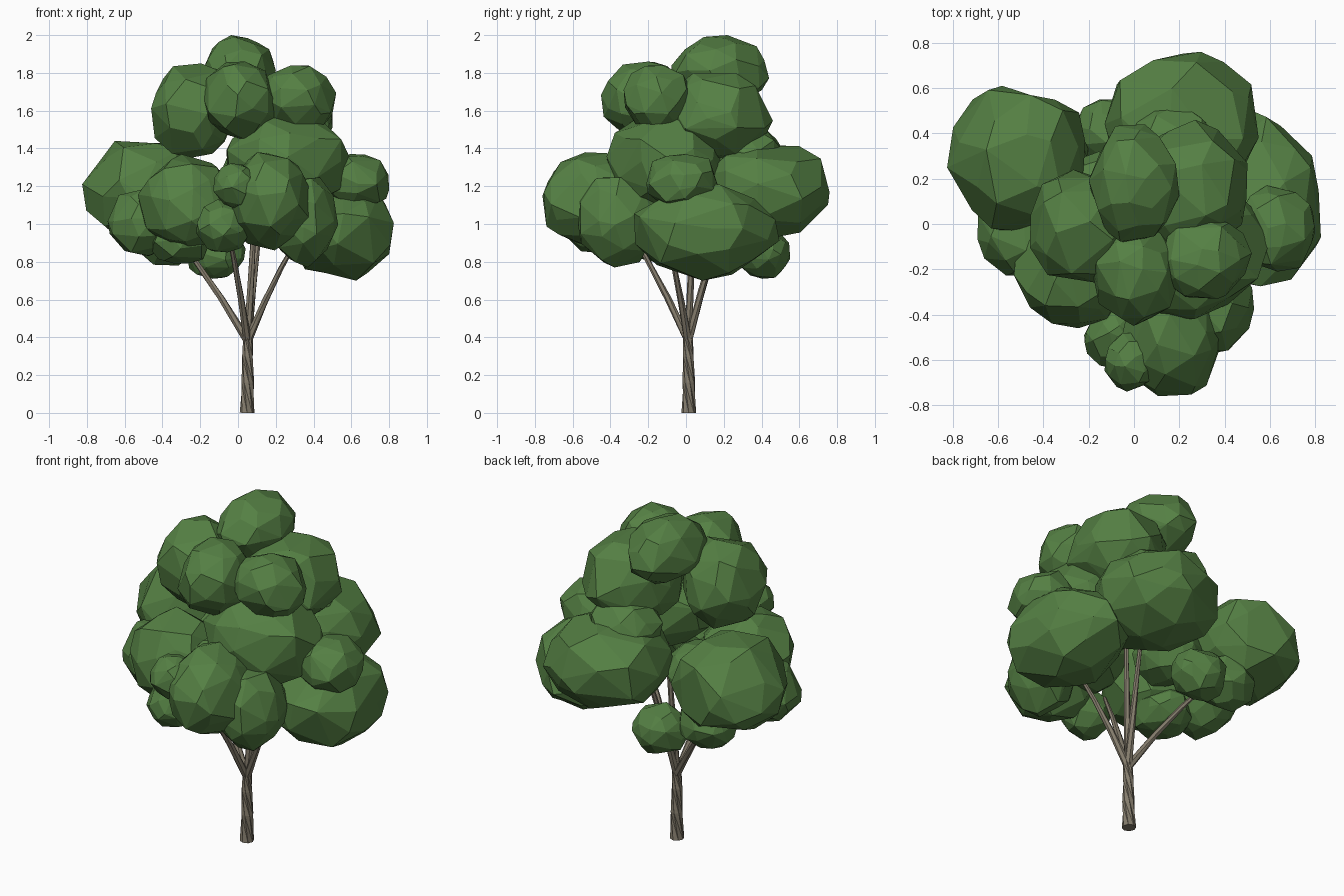
import bpy
import bmesh
import math
import random
from mathutils import Vector, Euler

random.seed(7)
if "Cube" in bpy.data.objects:
    bpy.data.objects.remove(bpy.data.objects["Cube"], do_unlink=True)


def make_material(name, rgb):
    material = bpy.data.materials.new(name)
    material.use_nodes = True
    color = (*rgb, 1)
    material.diffuse_color = color
    material.node_tree.nodes["Principled BSDF"].inputs["Base Color"].default_value = color
    return material


leaf_green = make_material("leaf green", (.09, .215, .057))
bark = make_material("bark grey brown", (.235, .205, .153))


def add_object(name, bm, material):
    bmesh.ops.recalc_face_normals(bm, faces=bm.faces[:])
    mesh = bpy.data.meshes.new(name)
    bm.to_mesh(mesh)
    bm.free()
    mesh.materials.append(material)
    obj = bpy.data.objects.new(name, mesh)
    bpy.context.collection.objects.link(obj)
    return obj


def leaf_clump(name, center, size):
    """Irregular faceted ball, fitted exactly to its half sizes."""
    source = bmesh.new()
    bmesh.ops.create_icosphere(source, subdivisions=2, radius=1)
    turn = Euler([random.uniform(0, math.tau) for _ in range(3)])
    points = []
    for vert in source.verts:
        jitter = Vector([random.uniform(-.18, .18) for _ in range(3)])
        point = (vert.co + jitter).normalized() * random.uniform(.93, 1.06)
        point.rotate(turn)
        points.append(point)
    source.free()

    low = [min(p[a] for p in points) for a in range(3)]
    high = [max(p[a] for p in points) for a in range(3)]
    bm = bmesh.new()
    for p in points:
        bm.verts.new([center[a] + size[a] * (2 * (p[a] - low[a]) / (high[a] - low[a]) - 1)
                      for a in range(3)])
    bmesh.ops.convex_hull(bm, input=bm.verts[:])
    loose = [v for v in bm.verts if not v.link_faces]
    bmesh.ops.delete(bm, geom=loose, context='VERTS')
    # Merge nearly level triangles into broad facets
    bmesh.ops.dissolve_limit(bm, angle_limit=math.radians(9),
                             verts=bm.verts[:], edges=bm.edges[:])
    return add_object(name, bm, leaf_green)


def twisted_limb(name, path, radii, sides, twist):
    """Tapered tube whose rings turn along the path."""
    bm = bmesh.new()
    path = [Vector(p) for p in path]
    rings = []
    for i, (point, radius) in enumerate(zip(path, radii)):
        along = path[min(i + 1, len(path) - 1)] - path[max(i - 1, 0)]
        across = Vector((0, 1, 0)).cross(along).normalized()
        other = along.normalized().cross(across)
        ring = []
        for s in range(sides):
            angle = math.tau * s / sides + i * twist
            ring.append(bm.verts.new(point + radius * (across * math.cos(angle)
                                                       + other * math.sin(angle))))
        rings.append(ring)
    for lower, upper in zip(rings, rings[1:]):
        for s in range(sides):
            t = (s + 1) % sides
            bm.faces.new((lower[s], lower[t], upper[s]))
            bm.faces.new((lower[t], upper[t], upper[s]))
    bm.faces.new(rings[0][::-1])
    bm.faces.new(rings[-1])
    return add_object(name, bm, bark)


# Trunk
twisted_limb("trunk",
             [(.048, .015, 0), (.052, .015, .16), (.05, .012, .3), (.055, .01, .42)],
             [.039, .034, .03, .027], sides=8, twist=-.6)

# Branches leaving the fork steeply, then fanning into the crown
branch_tips = {
    "right_rear_branch": (-.38, .2, 1),
    "front_branch": (-.06, -.32, 1),
    "left_branch": (.32, -.1, .93),
    "rear_branch": (.13, .22, 1.1),
    "centre_branch": (.1, .05, 1.25),
}
fork = Vector((.052, .012, .38))
for name, tip in branch_tips.items():
    tip = Vector(tip)
    bend = Vector((0, 0, .025))
    path = [fork, fork.lerp(tip, .33) + bend, fork.lerp(tip, .66) + bend, tip]
    twisted_limb(name, path, [.022, .018, .014, .01], sides=6, twist=.4)

# Lower crown: name, centre, half sizes
lower_crown = [
    ("right_rear_leaves", (-.52, .29, 1.19), (.305, .32, .25)),
    ("right_rear_under_leaves", (-.37, .33, .92), (.17, .15, .14)),
    ("right_side_leaves", (-.49, -.05, 1.01), (.2, .18, .18)),
    ("right_front_leaves", (-.28, -.21, 1.11), (.25, .25, .26)),
    ("right_under_leaves", (-.3, -.13, .91), (.16, .18, .12)),
    ("right_inner_leaves", (-.17, .11, 1.11), (.18, .21, .16)),
    ("front_leaves", (.17, -.51, 1.12), (.23, .25, .26)),
    ("front_top_tuft", (-.01, -.61, 1.2), (.12, .13, .12)),
    ("front_under_tuft", (-.08, -.5, .99), (.14, .14, .14)),
    ("left_front_leaves", (.35, -.36, 1.01), (.18, .21, .24)),
    ("left_leaves", (.54, .11, .965), (.285, .385, .265)),
    ("left_tuft", (.63, -.02, 1.22), (.17, .19, .15)),
    ("rear_under_leaves", (-.12, .41, .85), (.16, .14, .14)),
]

# Upper crown
upper_crown = [
    ("left_rear_leaves", (.21, .42, 1.17), (.34, .34, .25)),
    ("rear_inner_leaves", (.18, .33, 1.36), (.21, .2, .17)),
    ("middle_leaves", (.27, -.11, 1.33), (.33, .31, .25)),
    ("middle_front_leaves", (.1, -.26, 1.16), (.2, .2, .18)),
    ("high_left_leaves", (.24, .17, 1.56), (.26, .29, .24)),
    ("high_left_front_tuft", (.32, -.15, 1.66), (.2, .18, .18)),
    ("high_right_leaves", (-.23, -.01, 1.6), (.23, .25, .25)),
    ("high_front_leaves", (.01, -.22, 1.65), (.2, .23, .21)),
    ("crown_top", (0, .18, 1.81), (.2, .26, .19)),
]
for clump in lower_crown + upper_crown:
    leaf_clump(*clump)
